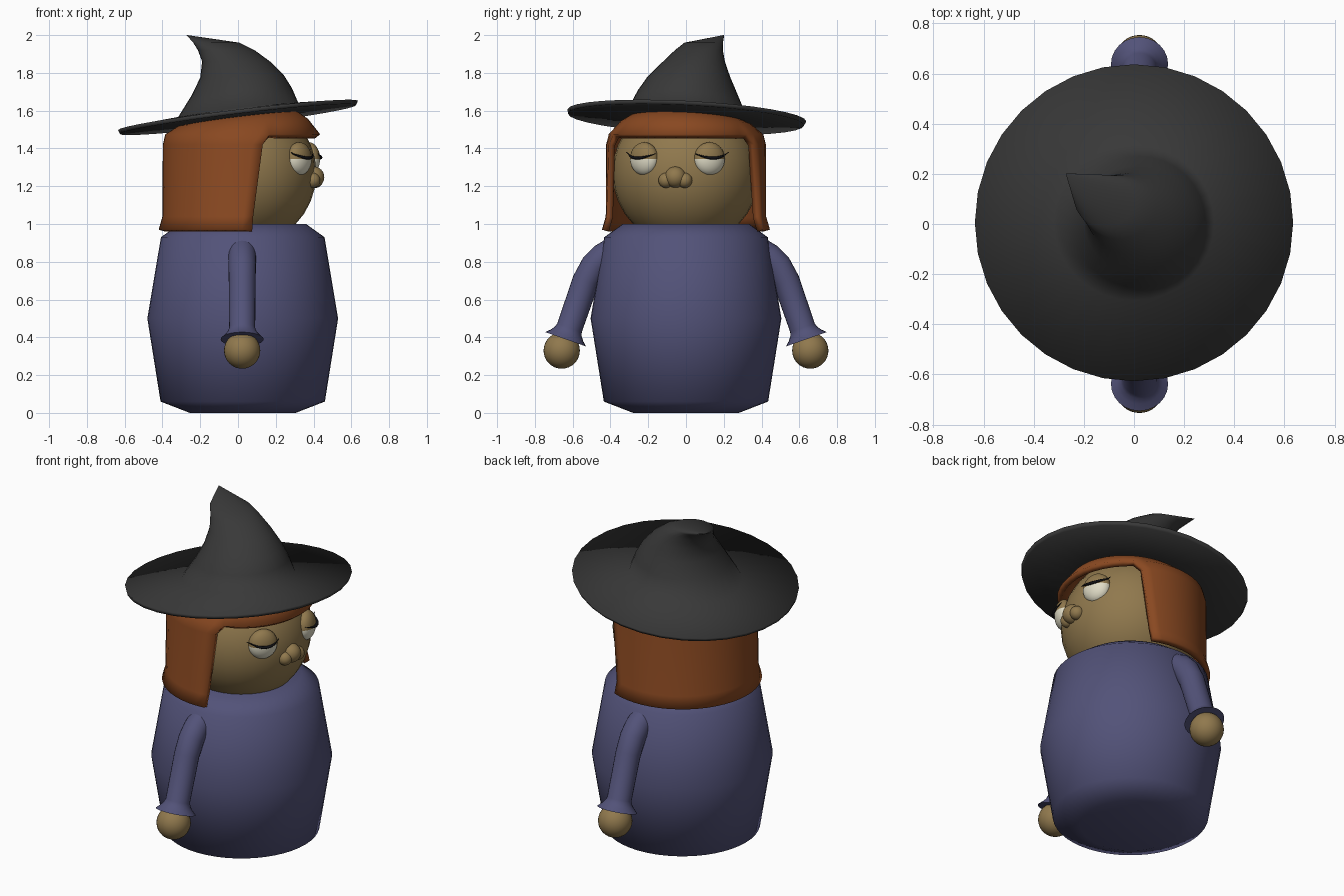
import bpy, bmesh
from math import sin, cos, pi, radians, sqrt
from mathutils import Vector

cube = bpy.data.objects.get("Cube")
if cube:
    bpy.data.objects.remove(cube, do_unlink=True)

CX = 0.025                 # axis of body and head
FACING = radians(-8.5)     # the head is turned slightly


def material(name, rgb):
    m = bpy.data.materials.new(name)
    m.use_nodes = True
    m.diffuse_color = (*rgb, 1)
    m.node_tree.nodes["Principled BSDF"].inputs["Base Color"].default_value = (*rgb, 1)
    return m


robe = material("robe purple", (0.085, 0.085, 0.19))
skin = material("olive skin", (0.28, 0.19, 0.075))
hair_red = material("auburn hair", (0.25, 0.065, 0.015))
felt = material("hat charcoal", (0.04, 0.04, 0.04))
white = material("eye cream", (0.75, 0.72, 0.57))
black = material("lash black", (0.006, 0.006, 0.008))


def finish(name, bm, mats, angle=None):
    bmesh.ops.recalc_face_normals(bm, faces=bm.faces)
    mesh = bpy.data.meshes.new(name)
    bm.to_mesh(mesh)
    bm.free()
    ob = bpy.data.objects.new(name, mesh)
    bpy.context.collection.objects.link(ob)
    for m in mats:
        mesh.materials.append(m)
    bpy.ops.object.select_all(action="DESELECT")
    ob.select_set(True)
    bpy.context.view_layer.objects.active = ob
    if angle:
        bpy.ops.object.shade_smooth_by_angle(angle=radians(angle))
    else:
        bpy.ops.object.shade_smooth()
    return ob


def loft(name, rings, mat, angle=None):
    """Skin closed rings of points and cap both ends."""
    bm = bmesh.new()
    rows = [[bm.verts.new(p) for p in ring] for ring in rings]
    n = len(rows[0])
    for a, b in zip(rows, rows[1:]):
        for i in range(n):
            j = (i + 1) % n
            bm.faces.new((a[i], a[j], b[j], b[i]))
    bm.faces.new(rows[0])
    bm.faces.new(rows[-1])
    return finish(name, bm, [mat], angle)


def ring(c, r, u=(1, 0, 0), v=(0, 1, 0), n=32, rv=None):
    c, u, v = Vector(c), Vector(u), Vector(v)
    rv = r if rv is None else rv
    return [c + u * r * cos(2 * pi * i / n) + v * rv * sin(2 * pi * i / n) for i in range(n)]


def ball(name, loc, scale, mats, turn=0.0, split=False):
    bm = bmesh.new()
    bmesh.ops.create_uvsphere(bm, u_segments=32, v_segments=16, radius=1)
    if split:              # upper half takes the second material
        for f in bm.faces:
            f.material_index = int(f.calc_center_median().z > 0)
    ob = finish(name, bm, mats)
    ob.location, ob.scale, ob.rotation_euler.z = loc, scale, turn
    return ob


def on_face(angle, dist, z):
    a = FACING + radians(angle)
    return Vector((CX + dist * cos(a), dist * sin(a), z))


# Body
body = [(0, 0.28), (0.06, 0.435), (0.5, 0.505), (0.93, 0.433), (1.0, 0.335)]
loft("body", [ring((CX, 0, z), r, n=48) for z, r in body], robe)

# Arms with flared cuffs, and hands
arm = [(0.33, 0.885, 0.073), (0.38, 0.86, 0.073), (0.44, 0.825, 0.073), (0.485, 0.78, 0.073),
       (0.53, 0.70, 0.071), (0.617, 0.45, 0.069), (0.624, 0.43, 0.076),
       (0.631, 0.41, 0.092), (0.638, 0.39, 0.114)]
for s, side in ((1, "left"), (-1, "right")):
    rings = []
    for i, (y, z, r) in enumerate(arm):
        y0, z0, _ = arm[max(i - 1, 0)]
        y1, z1, _ = arm[min(i + 1, len(arm) - 1)]
        t = Vector((0, y1 - y0, z1 - z0)).normalized()
        rings.append(ring((CX - 0.003, s * y, z), r, v=(0, -s * t.z, t.y), n=24))
    loft(side + "_arm", rings, robe, 60)
    ball(side + "_hand", (CX - 0.003, s * 0.658, 0.33), (0.096,) * 3, [skin])

# Head
ball("head", (CX, 0, 1.27), (0.39,) * 3, [skin])

# Nose: a bulb between two nostrils
ball("nose_tip", on_face(0, 0.38, 1.248), (0.056,) * 3, [skin])
for s, side in ((1, "left"), (-1, "right")):
    ball(side + "_nostril", on_face(s * 7.5, 0.385, 1.231), (0.04,) * 3, [skin])

# Eyes with lowered lids and lashes
for s, side in ((1, "left"), (-1, "right")):
    a = FACING + radians(s * 28)
    c = on_face(s * 28, 0.372, 1.345)
    ball(side + "_eye", c, (0.055, 0.084, 0.088), [white, skin], a, True)
    out, across = Vector((cos(a), sin(a), 0)), Vector((-sin(a), cos(a), 0)) * s
    rings = []
    for i in range(15):
        k = -0.088 + 0.19 * i / 14
        depth = 0.056 * sqrt(max(0.1, 1 - (k / 0.086) ** 2)) + 0.004
        w = 0.002 + 0.008 * sin(pi * i / 14)
        rings.append(ring(c + across * k + out * depth + Vector((0, 0, 0.004 + 3 * k * k)),
                          w, out, (0, 0, 1), 8, w * 0.8))
    loft(side + "_lash", rings, black)

# Hair: a bob open at the face, with a short fringe
# each row: height, radius, half angle of the opening, tilt
hair_rows = [(0.97, 0.445, 75, 0), (1.04, 0.425, 74, 0), (1.42, 0.423, 67, 0),
             (1.475, 0.41, 61, 0), (1.535, 0.345, 61, 0.5), (1.565, 0.28, 61, 1),
             (1.56, 0.1, 61, 1)]
BACK, FRONT = 30, 14
bm = bmesh.new()
rows = []
for z, r, half, tilt in hair_rows:
    angles = [half + (360 - 2 * half) * i / BACK for i in range(BACK + 1)]
    if z > 1.45:
        angles += [-half + 2 * half * i / FRONT for i in range(1, FRONT)]
    row = []
    for d in angles:
        p = on_face(d, r, z)
        p.z += tilt * (0.12 * p.x - 0.05 * p.y)
        row.append(bm.verts.new(p))
    rows.append(row)
for a, b in zip(rows, rows[1:]):
    closed = len(a) > BACK + 1
    for i in range(len(a) if closed else BACK):
        j = (i + 1) % len(a)
        bm.faces.new((a[i], a[j], b[j], b[i]))
bm.faces.new(rows[-1])
hair = finish("hair", bm, [hair_red], 50)
mod = hair.modifiers.new("thickness", "SOLIDIFY")
mod.thickness = 0.035
mod.offset = -1

# Hat: tilted brim running into a crown with a bent tip
# each row: x, y, z, radius in x, radius in y, tilt
hat = [(0, 0, 1.553, 0.3, 0.3, 1), (0, 0, 1.553, 0.625, 0.625, 1),
       (0, 0.005, 1.575, 0.635, 0.632, 1), (0, 0.005, 1.60, 0.32, 0.31, 1),
       (0.02, 0.008, 1.70, 0.265, 0.262, 0.6), (0.022, 0.016, 1.78, 0.222, 0.218, 0.2),
       (-0.01, 0.042, 1.86, 0.18, 0.164, 0), (-0.062, 0.068, 1.92, 0.15, 0.127, 0),
       (-0.115, 0.094, 1.96, 0.122, 0.102, 0), (-0.27, 0.2, 2.0, 0.002, 0.002, 0)]
rings = []
for x, y, z, rx, ry, tilt in hat:
    pts = ring((x, y, z), rx, rv=ry)
    for p in pts:
        p.z += tilt * (0.122 * p.x - 0.05 * p.y)
    rings.append(pts)
loft("hat", rings, felt)
